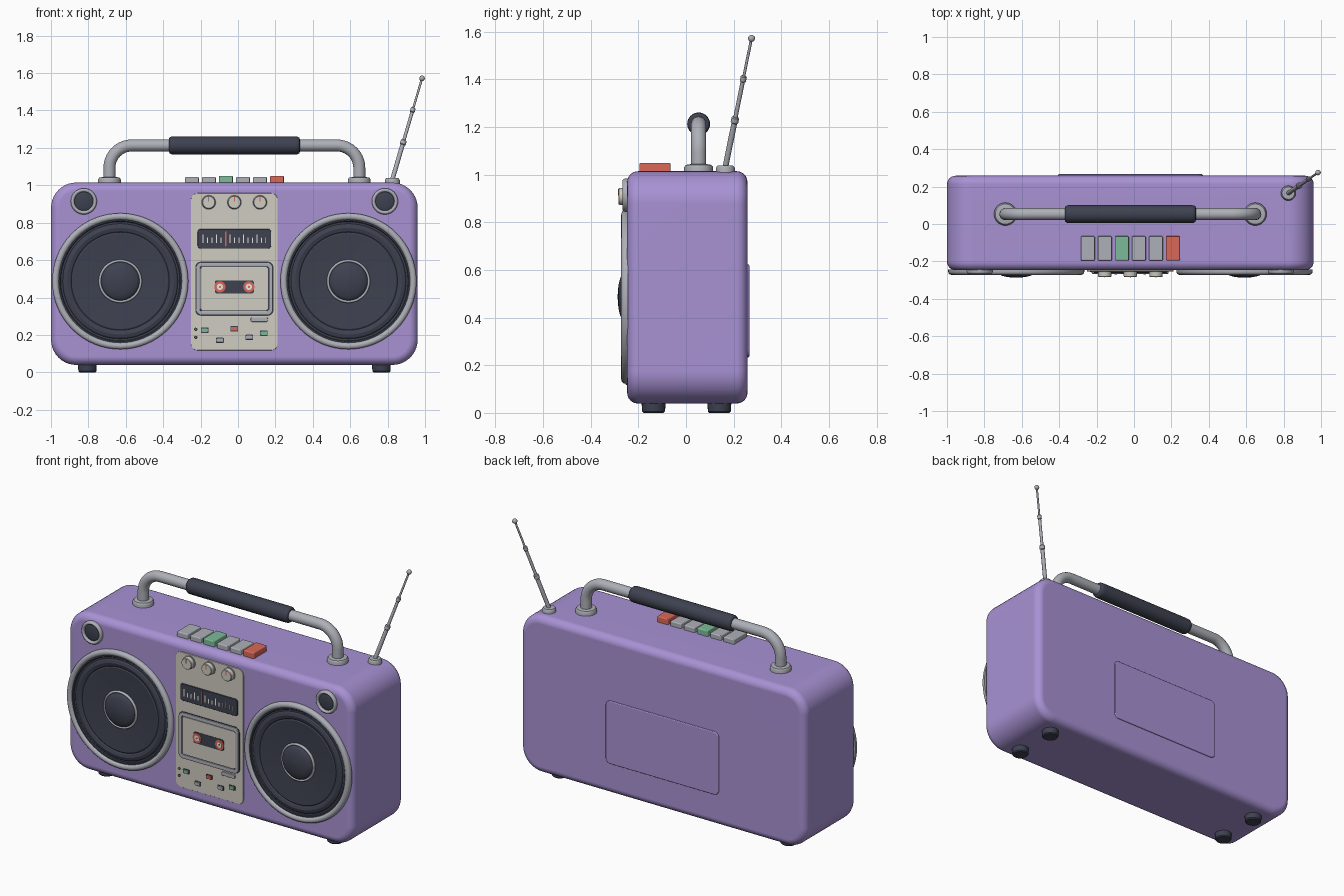
import bpy, bmesh, math
from mathutils import Vector

if "Cube" in bpy.data.objects:
    bpy.data.objects.remove(bpy.data.objects["Cube"])

def material(name, r, g, b):
    lin = [(c / 255 / 12.92) if c < 11 else ((c / 255 + 0.055) / 1.055) ** 2.4 for c in (r, g, b)]
    m = bpy.data.materials.new(name)
    m.diffuse_color = (*lin, 1)
    m.use_nodes = True
    m.node_tree.nodes["Principled BSDF"].inputs["Base Color"].default_value = m.diffuse_color
    return m

PURPLE = material("purple_plastic", 168, 146, 212)
DARK = material("dark_rubber", 62, 66, 80)
GREY = material("grey_metal", 174, 176, 184)
BEIGE = material("beige_panel", 208, 204, 194)
RED = material("red", 218, 104, 88)
GREEN = material("green", 124, 186, 152)
WHITE = material("white_marks", 232, 232, 228)

CX = -0.0195      # centre line of the cabinet
FRONT, BACK, TOP = -0.247, 0.258, 1.014
FWD, UP = Vector((0, -1, 0)), Vector((0, 0, 1))

def finish(name, bm, mat, angle=35):
    bmesh.ops.recalc_face_normals(bm, faces=bm.faces)
    me = bpy.data.meshes.new(name)
    bm.to_mesh(me)
    bm.free()
    me.materials.append(mat)
    for p in me.polygons:
        p.use_smooth = True
    me.set_sharp_from_angle(angle=math.radians(angle))
    ob = bpy.data.objects.new(name, me)
    bpy.context.collection.objects.link(ob)
    w = ob.modifiers.new("weighted_normals", 'WEIGHTED_NORMAL')
    w.keep_sharp = True
    return ob

def skin(bm, rings, closed=False):
    n = len(rings[0])
    pairs = list(zip(rings, rings[1:])) + ([(rings[-1], rings[0])] if closed else [])
    for a, b in pairs:
        for i in range(n):
            j = (i + 1) % n
            bm.faces.new((a[i], a[j], b[j], b[i]))
    if not closed:
        bm.faces.new(rings[0])
        bm.faces.new(rings[-1])

def lathe(name, base, axis, profile, mat, seg=32, closed=False, angle=35):
    """Turn (radius, height) points around an axis through base."""
    bm = bmesh.new()
    q = UP.rotation_difference(Vector(axis).normalized())
    rings = []
    for r, h in profile:
        r = max(r, 0.0006)
        rings.append([bm.verts.new(Vector(base) + q @ Vector((
            r * math.cos(2 * math.pi * i / seg), r * math.sin(2 * math.pi * i / seg), h)))
            for i in range(seg)])
    skin(bm, rings, closed)
    return finish(name, bm, mat, angle)

def outline(w, h, r, steps):
    pts = []
    for k, (sx, sz) in enumerate(((1, 1), (-1, 1), (-1, -1), (1, -1))):
        for i in range(steps + 1):
            a = math.pi / 2 * (k + i / steps)
            pts.append((sx * (w / 2 - r) + r * math.cos(a), sz * (h / 2 - r) + r * math.sin(a)))
    return pts

def slab(name, x, z, w, h, y0, y1, r, mat, bevel=0.0, both=False, steps=5, bsteps=3):
    """Rounded rectangle in the xz plane from y0 to its face at y1, face edge rounded."""
    bm = bmesh.new()
    s = 1 if y1 > y0 else -1
    arc = [(bevel * (1 - math.cos(math.pi / 2 * i / bsteps)),
            bevel * (1 - math.sin(math.pi / 2 * i / bsteps))) for i in range(bsteps + 1)]
    layers = [(d, y0 + s * e) for d, e in reversed(arc)] if both else [(0, y0)]
    layers += [(d, y1 - s * e) for d, e in arc] if bevel else [(0, y1)]
    rings = [[bm.verts.new((x + px, y, z + pz)) for px, pz in
              outline(w - 2 * d, h - 2 * d, max(r - d, 0.0005), steps)] for d, y in layers]
    skin(bm, rings)
    return finish(name, bm, mat)

def frame(name, x, z, w, h, t, y0, y1, r, mat):
    """Rounded rectangular border of width t."""
    bm = bmesh.new()
    rings = []
    for d, y in ((0, y0), (0, y1 + 0.002), (0.003, y1), (t - 0.003, y1), (t, y1 + 0.002), (t, y0)):
        rings.append([bm.verts.new((x + px, y, z + pz)) for px, pz in
                      outline(w - 2 * d, h - 2 * d, r - d, 5)])
    skin(bm, rings, closed=True)
    return finish(name, bm, mat)

# cabinet and back cover
slab("cabinet", CX, 0.527, 1.96, 0.975, BACK, FRONT, 0.135, PURPLE, 0.045, True, 10, 6)
slab("back_cover", CX, 0.428, 0.775, 0.39, BACK - 0.01, BACK + 0.008, 0.03, PURPLE, 0.005)

# feet
for sx in (-1, 1):
    for y in (-0.136, 0.14):
        lathe("foot", (CX + sx * 0.786, y, 0), UP,
              [(0.042, 0), (0.048, 0.006), (0.051, 0.05)], DARK, 24)

def dome(r, h0, h1, n=6):
    return [(r * math.cos(math.pi / 2 * i / n), h0 + (h1 - h0) * math.sin(math.pi / 2 * i / n))
            for i in range(n + 1)]

def rim(r0, r1, h0, h1, n=8):
    m, hw = (r0 + r1) / 2, (r1 - r0) / 2
    return [(r1, h0)] + [(m + hw * math.cos(math.pi * i / n),
            h0 + (h1 - h0) * (0.4 + 0.6 * math.sin(math.pi * i / n))) for i in range(n + 1)] + [(r0, h0)]

# speakers and tweeters, mirrored about the centre line
for side, sx in (("left", -1), ("right", 1)):
    c = (CX + sx * 0.61, FRONT, 0.487)
    lathe(side + "_speaker_rim", c, FWD, rim(0.328, 0.364, -0.004, 0.025), GREY, 64, True)
    lathe(side + "_speaker_cone", c, FWD,
          [(0.335, -0.004), (0.335, 0.013), (0.322, 0.013), (0.318, 0.008), (0.308, 0.008),
           (0.302, 0.014), (0.285, 0.019), (0.268, 0.014), (0.262, 0.009), (0.255, 0.013),
           (0.12, 0.004), (0, 0.004)], DARK, 64, angle=20)
    lathe(side + "_dome_ring", c, FWD, rim(0.102, 0.116, 0, 0.017), GREY, 48, True)
    lathe(side + "_dust_dome", c, FWD, [(0.104, 0)] + dome(0.104, 0.008, 0.04), DARK, 48)
    t = (CX + sx * 0.805, FRONT, 0.914)
    lathe(side + "_tweeter_rim", t, FWD, rim(0.05, 0.07, -0.004, 0.02), GREY, 40, True)
    lathe(side + "_tweeter_dome", t, FWD, [(0.053, 0)] + dome(0.053, 0.004, 0.013), DARK, 40)

# control panel
P = FRONT - 0.006
slab("control_panel", CX, 0.5375, 0.464, 0.84, FRONT + 0.01, P, 0.035, BEIGE, 0.002)

# knobs with pointers
for x, mat in ((-0.137, DARK), (0, RED), (0.137, RED)):
    c = (CX + x, P, 0.909)
    lathe("knob_collar", c, FWD, [(0.041, 0), (0.041, 0.005), (0, 0.005)], GREY)
    lathe("knob", c, FWD, [(0.037, 0), (0.035, 0.028), (0.032, 0.031), (0, 0.031)], BEIGE)
    slab("knob_pointer", CX + x, 0.926, 0.005, 0.026, P - 0.03, P - 0.033, 0.001, mat)

# tuning dial with scale marks and needle
slab("tuning_dial", CX, 0.714, 0.392, 0.104, P, P - 0.008, 0.014, DARK, 0.003)
for i in range(15):
    h = 0.045 if i % 3 == 0 else 0.028
    slab("dial_mark", CX - 0.168 + i * 0.024, 0.692 + h / 2, 0.005, h, P - 0.007, P - 0.0095, 0.001, WHITE)
slab("dial_needle", -0.066, 0.714, 0.007, 0.08, P - 0.007, P - 0.0115, 0.001, RED)

# cassette door, window and reels
slab("door_shadow_gap", CX, 0.447, 0.418, 0.29, P, P - 0.002, 0.03, DARK)
frame("cassette_frame", CX, 0.447, 0.41, 0.282, 0.021, P, P - 0.013, 0.03, GREY)
slab("cassette_door", CX, 0.447, 0.362, 0.234, P, P - 0.007, 0.012, BEIGE, 0.003)
slab("cassette_window", CX, 0.457, 0.208, 0.07, P - 0.006, P - 0.0095, 0.01, DARK)
for sx in (-1, 1):
    c = (CX + sx * 0.0775, P - 0.009, 0.457)
    lathe("reel", c, FWD, [(0.03, 0), (0.03, 0.003), (0, 0.003)], RED, 24)
    lathe("reel_hub", c, FWD, [(0.017, 0), (0.017, 0.005), (0, 0.005)], WHITE, 16)
    lathe("reel_pin", c, FWD, [(0.006, 0), (0.006, 0.007), (0, 0.007)], RED, 12)

# small switches and lamps
slab("mode_switch", 0.114, 0.282, 0.092, 0.024, P, P - 0.008, 0.008, GREY, 0.002)
for x, z, mat in ((-0.178, 0.225, GREEN), (-0.02, 0.233, RED), (0.138, 0.209, GREEN),
                  (-0.097, 0.171, GREY), (0.06, 0.187, GREY)):
    slab("switch_surround", x, z, 0.042, 0.028, P, P - 0.003, 0.004, DARK)
    slab("small_switch", x, z, 0.035, 0.021, P, P - 0.01, 0.004, mat, 0.002)
for z, mat in ((0.23, GREEN), (0.187, RED)):
    lathe("lamp_base", (-0.226, P, z), FWD, [(0.009, 0), (0.009, 0.003), (0, 0.003)], DARK, 12)
    lathe("lamp", (-0.226, P, z), FWD, [(0.006, 0)] + dome(0.006, 0.003, 0.007, 3), mat, 12)

# transport keys on top
for i, mat in enumerate((GREY, GREY, GREEN, GREY, GREY, RED)):
    key = slab("transport_key", 0, 0, 0.075, 0.13, 0, -0.05 if mat is GREY else -0.056, 0.006, mat, 0.006)
    key.rotation_euler = (-math.pi / 2, 0, 0)     # face turns from -y to +z
    key.location = (CX - 0.2275 + i * 0.091, -0.13, TOP - 0.02)

# handle: bent tube, grip and mounts
HY, HX, HZ, BR = 0.053, 0.668, 1.213, 0.12
half = [(HX, TOP)] + [(HX - BR + BR * math.cos(a), HZ - BR + BR * math.sin(a))
                      for a in (math.pi / 2 * i / 10 for i in range(11))]
path = half + [(-x, z) for x, z in reversed(half)]
bm = bmesh.new()
rings = []
for i, (x, z) in enumerate(path):
    a, b = path[max(i - 1, 0)], path[min(i + 1, len(path) - 1)]
    d = Vector((b[0] - a[0], 0, b[1] - a[1])).normalized()
    n = d.cross(Vector((0, 1, 0)))
    rings.append([bm.verts.new(Vector((CX + x, HY, z)) + 0.032 * (
        n * math.cos(2 * math.pi * k / 24) + Vector((0, math.sin(2 * math.pi * k / 24), 0))))
        for k in range(24)])
skin(bm, rings)
finish("handle_tube", bm, GREY)
lathe("handle_grip", (CX - 0.35, HY, HZ), (1, 0, 0),
      [(0.033, 0), (0.042, 0.003), (0.047, 0.012), (0.048, 0.03), (0.048, 0.67),
       (0.047, 0.688), (0.042, 0.697), (0.033, 0.7)], DARK, 32, angle=50)
for sx in (-1, 1):
    lathe("handle_mount", (CX + sx * HX, HY, TOP - 0.01), UP,
          [(0.061, 0), (0.061, 0.027), (0.054, 0.037), (0.036, 0.04), (0, 0.04)], GREY, 32)

# antenna: socket, three telescoping sections, collars and tip
lathe("antenna_socket", (0.825, 0.165, TOP - 0.01), UP,
      [(0.04, 0), (0.04, 0.024), (0.033, 0.034), (0, 0.036)], GREY, 28)
A, B = Vector((0.825, 0.165, 1.03)), Vector((0.984, 0.275, 1.572))
D, L = B - A, (B - A).length
for i, (t0, t1, r) in enumerate(((0, 0.37, 0.012), (0.37, 0.69, 0.009), (0.69, 1, 0.006))):
    lathe("antenna_section", A + D * t0, D, [(r, 0), (r, L * (t1 - t0))], GREY, 16)
    if i < 2:
        lathe("antenna_collar", A + D * t1, D,
              [(r, -0.016), (r + 0.004, -0.012), (r + 0.004, 0.008), (r, 0.012)], GREY, 16)
lathe("antenna_tip", B, D, [(0.015 * math.sin(math.pi * i / 8), -0.015 * math.cos(math.pi * i / 8))
                            for i in range(9)], GREY, 16)
